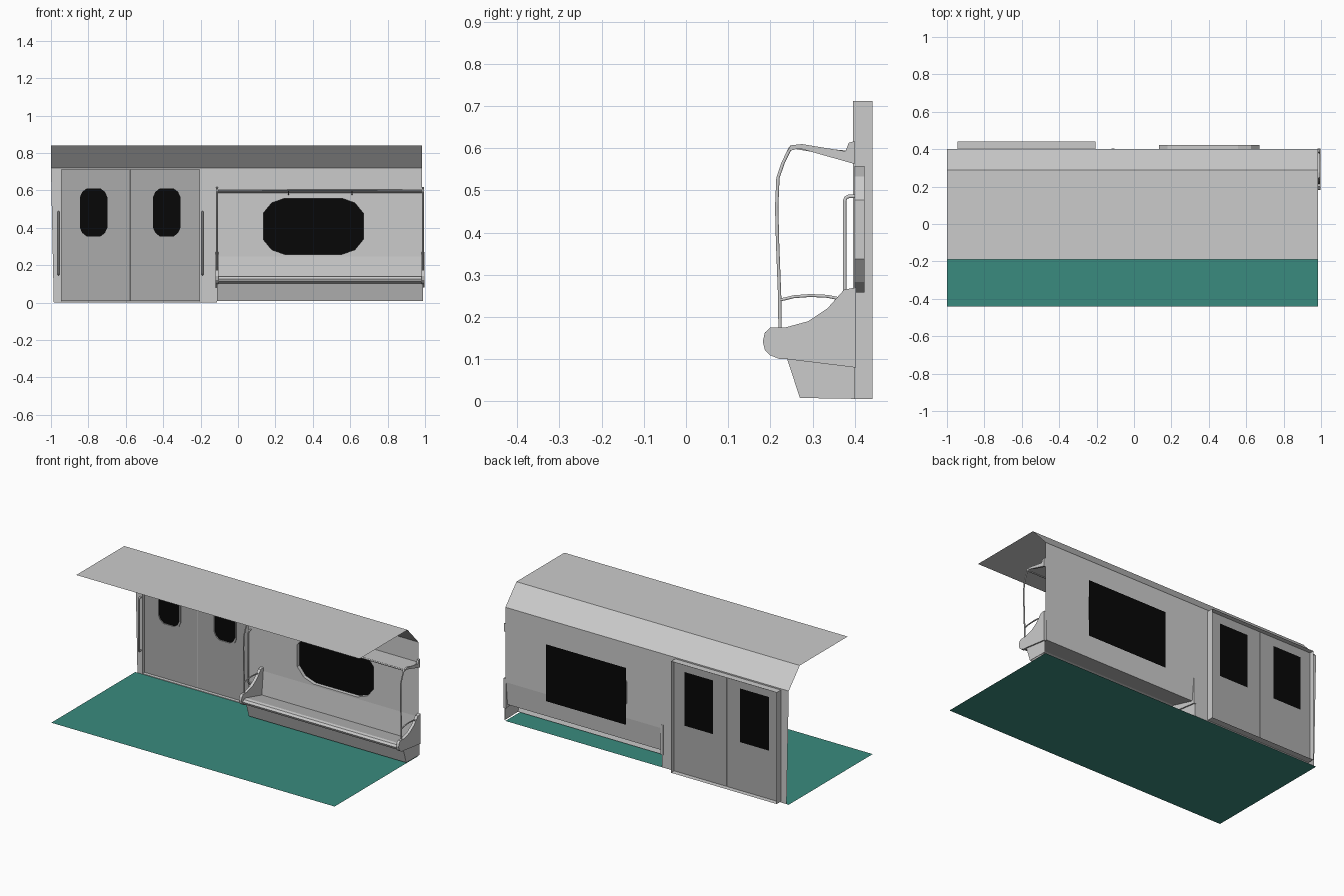
import bpy, bmesh

if "Cube" in bpy.data.objects:
    bpy.data.objects.remove(bpy.data.objects["Cube"])


def material(name, color):
    m = bpy.data.materials.new(name)
    m.diffuse_color = (*color, 1)
    m.use_nodes = True
    m.node_tree.nodes["Principled BSDF"].inputs["Base Color"].default_value = m.diffuse_color
    return m


TEAL = material("teal_floor", (0.042, 0.258, 0.21))
BLACK = material("dark_glass", (0.002, 0.002, 0.002))
GREY = material("door_grey", (0.41, 0.41, 0.41))


def finish(name, bm, mat=None):
    me = bpy.data.meshes.new(name)
    bm.to_mesh(me)
    bm.free()
    ob = bpy.data.objects.new(name, me)
    bpy.context.collection.objects.link(ob)
    if mat:
        me.materials.append(mat)
    return ob


def sweep(name, profile, x0, x1, closed=False, mat=None):
    """Extrude a (y, z) profile along x; closed profiles become capped prisms."""
    bm = bmesh.new()
    a = [bm.verts.new((x0, y, z)) for y, z in profile]
    b = [bm.verts.new((x1, y, z)) for y, z in profile]
    n = len(profile)
    for i in range(n if closed else n - 1):
        j = (i + 1) % n
        bm.faces.new((a[i], a[j], b[j], b[i]))
    if closed:
        bm.faces.new(a)
        bm.faces.new(b)
        bmesh.ops.recalc_face_normals(bm, faces=bm.faces)
    return finish(name, bm, mat)


def plate(name, y, loops, mat=None):
    """Flat (x, z) sheet facing -y; the first loop is the outline, the rest are holes."""
    bm = bmesh.new()
    edges = []
    for loop in loops:
        vs = [bm.verts.new((x, y, z)) for x, z in loop]
        edges += [bm.edges.new((vs[i - 1], vs[i])) for i in range(len(vs))]
    bmesh.ops.triangle_fill(bm, use_beauty=True, edges=edges, normal=(0, -1, 0))
    for f in bm.faces:
        f.normal_update()
        if f.normal.y > 0:
            f.normal_flip()
    return finish(name, bm, mat)


def reveal(name, loop, y0, y1, mat=None):
    """Thin band running back from the edge of an opening."""
    bm = bmesh.new()
    a = [bm.verts.new((x, y0, z)) for x, z in loop]
    b = [bm.verts.new((x, y1, z)) for x, z in loop]
    for i in range(len(a)):
        bm.faces.new((a[i - 1], a[i], b[i], b[i - 1]))
    return finish(name, bm, mat)


def tube(name, points, r):
    cu = bpy.data.curves.new(name + "_path", "CURVE")
    cu.dimensions = "3D"
    cu.bevel_depth = r
    cu.bevel_resolution = 1
    cu.use_fill_caps = True
    sp = cu.splines.new("POLY")
    sp.points.add(len(points) - 1)
    for p, co in zip(sp.points, points):
        p.co = (*co, 1)
    tmp = bpy.data.objects.new(name + "_path", cu)
    bpy.context.collection.objects.link(tmp)
    me = bpy.data.meshes.new_from_object(
        tmp.evaluated_get(bpy.context.evaluated_depsgraph_get()))
    bpy.data.objects.remove(tmp)
    ob = bpy.data.objects.new(name, me)
    bpy.context.collection.objects.link(ob)
    for p in me.polygons:
        p.use_smooth = len(p.vertices) == 4
    return ob


def rect(x0, x1, z0, z1):
    return [(x0, z0), (x1, z0), (x1, z1), (x0, z1)]


def rounded(x0, x1, z0, z1, steps):
    """Rectangle whose corners are cut through the (dx, dz) steps."""
    out = []
    for sx, sz, rev in ((0, 0, 0), (1, 0, 1), (1, 1, 0), (0, 1, 1)):
        for dx, dz in (reversed(steps) if rev else steps):
            out.append((x1 - dx if sx else x0 + dx, z1 - dz if sz else z0 + dz))
    return out


L, R, Y = -1.0, 0.985, 0.40      # wall ends and wall plane
S0, S1 = -0.112, 0.989           # seat end positions

# Floor, and ceiling with its sloped cove
sweep("floor", [(-0.44, 0), (Y, 0)], L, R, mat=TEAL)
sweep("ceiling", [(Y, 0.72), (0.29, 0.84), (-0.19, 0.84)], L, R)

# Side wall with doorway and window openings; the bench back replaces it lower down
window = rounded(0.135, 0.67, 0.258, 0.558, [(0, 0.08), (0.045, 0.025), (0.115, 0)])
doorway = rect(-0.945, -0.205, 0.006, 0.712)
plate("side_wall", Y, [
    [(-0.985, 0), (S0, 0), (S0, 0.246), (R, 0.246), (R, 0.72), (L, 0.72)],
    doorway, window])
reveal("window_reveal", window, Y, 0.423)
plate("window_glass", 0.424, [rect(0.125, 0.685, 0.215, 0.575)], BLACK)

# Doorway frame and the two door leaves with their windows
reveal("door_frame", doorway, 0.396, 0.442)
for side, x0, x1, c in (("left", -0.945, -0.576, -0.772), ("right", -0.574, -0.205, -0.381)):
    steps = [(0, 0.045), (0.012, 0.018), (0.035, 0)]
    pane = rounded(c - 0.073, c + 0.073, 0.355, 0.61, steps)
    rim = rounded(c - 0.082, c + 0.082, 0.345, 0.614, steps)
    plate(side + "_door", 0.414, [rect(x0, x1, 0.008, 0.711), pane], GREY)
    plate(side + "_door_gasket", 0.409, [rim, pane], GREY)
    reveal(side + "_door_gasket_edge", rim, 0.409, 0.414, GREY)
    reveal(side + "_door_window_reveal", pane, 0.409, 0.416, GREY)
    plate(side + "_door_glass", 0.417, [rect(c - 0.1, c + 0.1, 0.315, 0.655)], BLACK)
tube("door_seam", [(-0.575, 0.414, 0.01), (-0.575, 0.414, 0.71)], 0.0015)

# Vertical grab rails beside the doors
for side, x in (("left", -0.96), ("right", -0.19)):
    tube(side + "_grab_rail", [
        (x, Y, 0.486), (x, 0.386, 0.486), (x, 0.379, 0.483), (x, 0.376, 0.475),
        (x, 0.376, 0.16), (x, 0.379, 0.152), (x, 0.386, 0.149), (x, Y, 0.149)], 0.005)

# Bench: back, tilted cushion, rolled lip and kick panel in one profile
sweep("bench_seat", [
    (Y, 0.247), (0.386, 0.1), (0.225, 0.143), (0.206, 0.14),
    (0.196, 0.127), (0.203, 0.112), (0.24, 0.102), (0.27, 0.008)], S0, S1)

# Seat ends, hand poles, armrests and rack brackets at both ends of the bench
panel = [(0.403, 0.27), (0.375, 0.265), (0.335, 0.22), (0.29, 0.19), (0.235, 0.175),
         (0.2, 0.175), (0.187, 0.163), (0.182, 0.142), (0.187, 0.122), (0.2, 0.109),
         (0.22, 0.101), (0.24, 0.1), (0.403, 0.08)]
bracket = [(0.24, 0.592), (0.248, 0.607), (0.275, 0.61), (0.378, 0.593), (0.386, 0.613),
           (0.399, 0.617), (0.399, 0.563), (0.268, 0.6)]
for side, x in (("left", S0), ("right", S1)):
    sweep(side + "_seat_end", panel, x - 0.009, x + 0.009, True)
    sweep(side + "_base_end", [(0.24, 0.1), (0.27, 0.008), (Y, 0.006), (Y, 0.082)],
          x - 0.001, x + 0.001, True)
    sweep(side + "_rack_bracket", bracket, x - 0.006, x + 0.006, True)
    tube(side + "_pole", [
        (x, 0.223, 0.165), (x, 0.222, 0.25), (x, 0.217, 0.38), (x, 0.215, 0.46),
        (x, 0.218, 0.53), (x, 0.23, 0.565), (x, 0.247, 0.6)], 0.0045)
    tube(side + "_armrest", [
        (x, 0.222, 0.24), (x, 0.255, 0.248), (x, 0.295, 0.251), (x, 0.335, 0.249),
        (x, 0.37, 0.242)], 0.004)

# Luggage rack: thin shelf sloping down to the wall, front rail and two supports
sweep("rack_shelf", [(0.252, 0.601), (0.252, 0.606), (0.3995, 0.593), (0.3995, 0.586)],
      S0, S1, True)
tube("rack_front_rail", [(S0, 0.25, 0.602), (S1, 0.25, 0.602)], 0.0055)
for i, x in enumerate((0.27, 0.61)):
    sweep(f"rack_support_{i + 1}",
          [(0.255, 0.599), (0.255, 0.604), (0.399, 0.59), (0.399, 0.575)],
          x - 0.003, x + 0.003, True)
